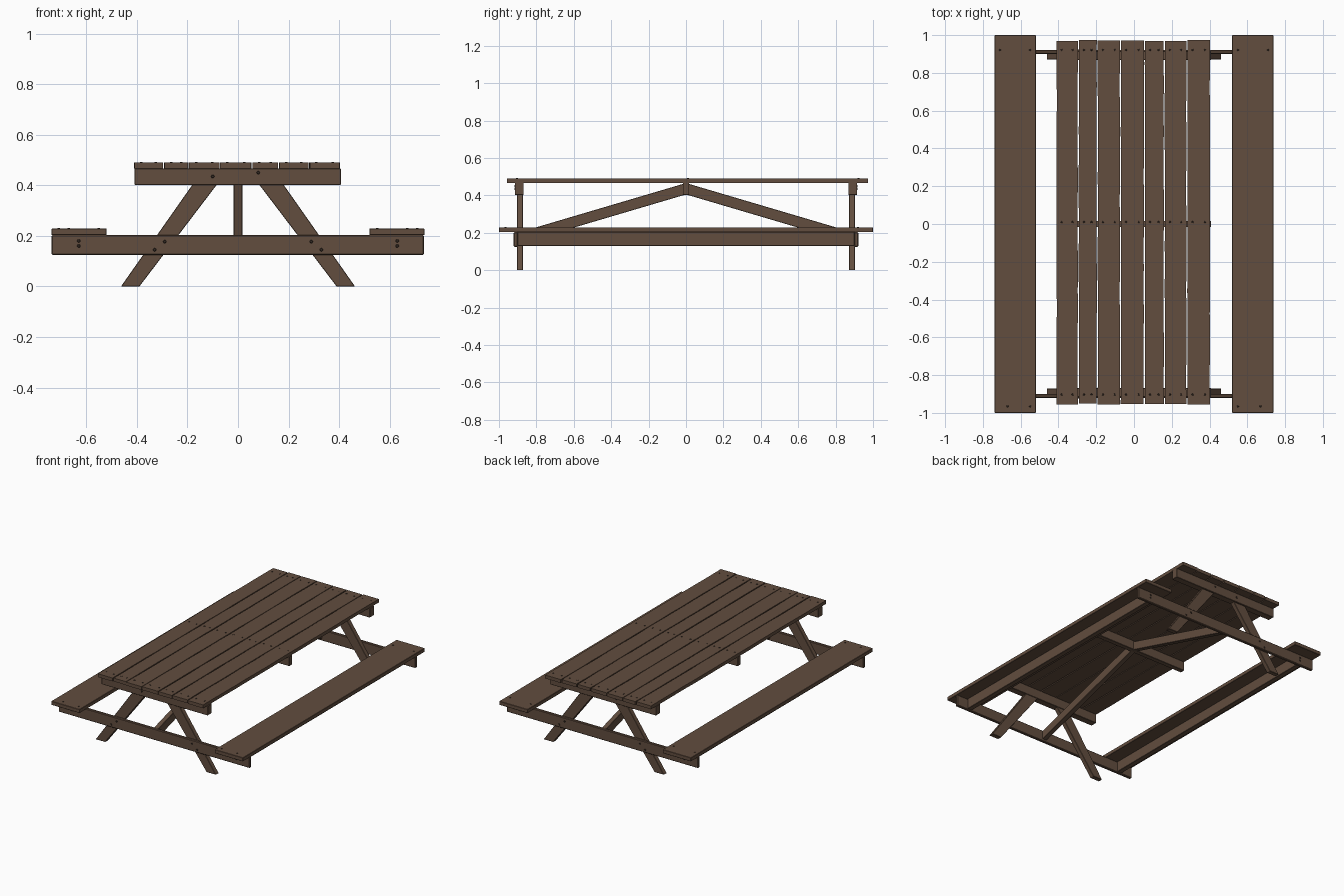
import bpy, bmesh, random
from mathutils import Vector

if "Cube" in bpy.data.objects:
    bpy.data.objects.remove(bpy.data.objects["Cube"])

random.seed(4)


def material(name, rgb):
    m = bpy.data.materials.new(name)
    m.diffuse_color = (*rgb, 1)
    m.use_nodes = True
    m.node_tree.nodes["Principled BSDF"].inputs["Base Color"].default_value = m.diffuse_color
    return m


WOOD = material("brown_wood", (0.122, 0.075, 0.049))
IRON = material("dark_iron", (0.035, 0.024, 0.018))


def finish(name, bm, mat):
    bmesh.ops.recalc_face_normals(bm, faces=bm.faces)
    me = bpy.data.meshes.new(name)
    bm.to_mesh(me)
    bm.free()
    me.materials.append(mat)
    ob = bpy.data.objects.new(name, me)
    bpy.context.collection.objects.link(ob)
    return ob


def prism(name, outline, offset, bevel=0.002):
    """Extrude a flat outline by an offset to make a board."""
    bm = bmesh.new()
    face = bm.faces.new([bm.verts.new(p) for p in outline])
    new = bmesh.ops.extrude_face_region(bm, geom=[face])["geom"]
    bmesh.ops.translate(bm, vec=Vector(offset),
                        verts=[v for v in new if isinstance(v, bmesh.types.BMVert)])
    ob = finish(name, bm, WOOD)
    if bevel:
        mod = ob.modifiers.new("worn_edges", 'BEVEL')
        mod.width = bevel
        mod.segments = 1
    return ob


def box(name, x, y, z, bevel=0.002):
    outline = [(x[0], y[0], z[0]), (x[1], y[0], z[0]), (x[1], y[1], z[0]), (x[0], y[1], z[0])]
    return prism(name, outline, (0, 0, z[1] - z[0]), bevel)


def studs(name, points, axis, r=0.006, h=0.003):
    """Small octagonal nail or bolt heads facing along an axis."""
    bm = bmesh.new()
    rot = Vector((0, 0, 1)).rotation_difference(Vector(axis)).to_matrix().to_4x4()
    for p in points:
        geo = bmesh.ops.create_cone(bm, cap_ends=True, segments=8,
                                    radius1=r, radius2=r * 0.7, depth=h, matrix=rot)
        bmesh.ops.translate(bm, vec=Vector(p), verts=geo["verts"])
    return finish(name, bm, IRON)


# table top planks of uneven width, with slightly worn long edges
edges = [-0.413, -0.295, -0.195, -0.072, 0.055, 0.16, 0.28, 0.405]
nails = []
for i, (a, b) in enumerate(zip(edges, edges[1:])):
    y0 = -0.955 + random.uniform(-0.002, 0.004)
    y1 = 0.973 + random.uniform(-0.004, 0.004)
    n = 16
    ys = [y0 + (y1 - y0) * k / n for k in range(n + 1)]
    wear = lambda: random.uniform(0.0015, 0.0045)
    outline = [(a + wear(), y, 0.467) for y in ys] + [(b - wear(), y, 0.467) for y in reversed(ys)]
    prism(f"top_plank_{i + 1}", outline, (0, 0, 0.0235), 0)
    for y in (-0.903, 0.01, 0.922):
        nails += [(a + 0.03, y, 0.491), (b - 0.03, y, 0.491)]
studs("plank_nails", nails, (0, 0, 1))

# beams under the table top
for name, y in (("front", (-0.915, -0.868)), ("middle", (-0.017, 0.017)), ("back", (0.868, 0.915))):
    box(f"{name}_top_beam", (-0.41, 0.407), y, (0.402, 0.467))

# splayed legs, bench crossbeams and diagonal braces at both ends
for end, s in (("front", -1), ("back", 1)):
    for side, m in (("left", -1), ("right", 1)):
        outline = [(m * x, s * 0.872, z) for x, z in
                   ((0.39, 0), (0.463, 0), (0.14, 0.46), (0.04, 0.46))]
        prism(f"{end}_{side}_leg", outline, (0, s * 0.032, 0))
    box(f"{end}_crossbeam", (-0.737, 0.735), sorted((s * 0.9, s * 0.921)), (0.125, 0.203), 0.004)
    outline = [(-0.017, s * y, z) for y, z in
               ((0, 0.405), (0.9, 0.139), (0.9, 0.2), (0, 0.466))]
    prism(f"{end}_diagonal_brace", outline, (0.034, 0, 0))
    # bolts through the crossbeam and top beam
    face = s * 0.922
    spots = [(m * x, face, z) for m in (-1, 1)
             for x, z in ((0.63, 0.18), (0.63, 0.16), (0.29, 0.177), (0.33, 0.145))]
    spots += [(0.08, s * 0.916, 0.45), (-0.1, s * 0.916, 0.435)]
    studs(f"{end}_bolts", spots, (0, s, 0), r=0.007)

# benches with a rail underneath
for side, m in (("left", -1), ("right", 1)):
    box(f"{side}_seat", sorted((m * 0.52, m * 0.738)), (-1, 1), (0.203, 0.229))
    box(f"{side}_seat_rail", sorted((m * 0.615, m * 0.65)), (-0.9, 0.9), (0.13, 0.203))
    studs(f"{side}_seat_nails", [(m * x, y, 0.23) for x, y in
          ((0.71, 0.92), (0.55, 0.92), (0.67, -0.965), (0.55, -0.965))], (0, 0, 1))
